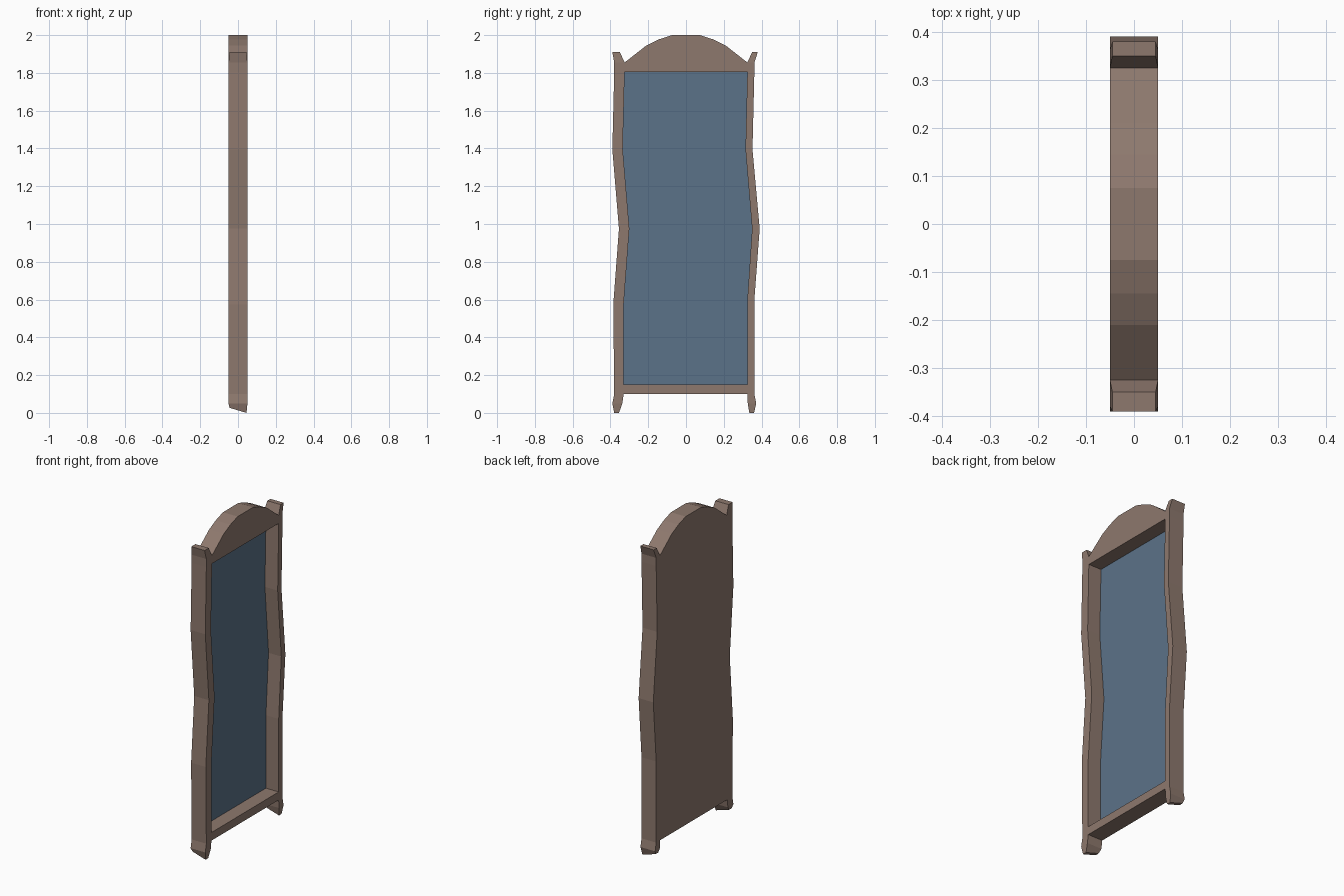
import bpy, bmesh

if "Cube" in bpy.data.objects:
    bpy.data.objects.remove(bpy.data.objects["Cube"])


def material(name, rgb):
    m = bpy.data.materials.new(name)
    m.diffuse_color = (*rgb, 1)
    m.use_nodes = True
    m.node_tree.nodes["Principled BSDF"].inputs["Base Color"].default_value = m.diffuse_color
    return m


wood = material("wood", (0.27, 0.19, 0.155))
blue = material("glass", (0.105, 0.168, 0.246))


def finish(bm, name, mat):
    bmesh.ops.recalc_face_normals(bm, faces=bm.faces)
    me = bpy.data.meshes.new(name)
    bm.to_mesh(me)
    bm.free()
    me.materials.append(mat)
    ob = bpy.data.objects.new(name, me)
    bpy.context.collection.objects.link(ob)
    return ob


def slab(name, outline, x0, x1, mat):
    """Extrude a (y, z) outline from x0 to x1."""
    bm = bmesh.new()
    face = bm.faces.new([bm.verts.new((x0, y, z)) for y, z in outline])
    ext = bmesh.ops.extrude_face_region(bm, geom=[face])
    for v in ext["geom"]:
        if isinstance(v, bmesh.types.BMVert):
            v.co.x = x1
    return finish(bm, name, mat)


def stile(name, rows):
    """Loft box sections (y0, y1, z) upward; horn and foot ends are narrower."""
    bm = bmesh.new()
    rings = []
    last = len(rows) - 1
    for i, (a, b, z) in enumerate(rows):
        d = 0.045 if i in (0, last) else D
        back = z + 0.027 if i == 0 else z      # foot sole rises to the back
        rings.append([bm.verts.new(p) for p in
                      ((-d, a, back), (d, a, z), (d, b, z), (-d, b, back))])
    for r, s in zip(rings, rings[1:]):
        for k in range(4):
            n = (k + 1) % 4
            bm.faces.new((r[k], r[n], s[n], s[k]))
    bm.faces.new(rings[0])
    bm.faces.new(rings[-1])
    return finish(bm, name, wood)


D = 0.05  # half depth of the frame

# Wavy side posts, each with a foot and a flared horn
stile("left_post", [
    (-.38, -.355, 0), (-.39, -.337, .05), (-.38, -.33, .10), (-.385, -.33, .575),
    (-.355, -.30, .975), (-.39, -.335, 1.395), (-.38, -.325, 1.805),
    (-.38, -.325, 1.855), (-.39, -.35, 1.91)])
stile("right_post", [
    (.335, .36, 0), (.327, .372, .05), (.325, .362, .10), (.325, .362, .60),
    (.35, .39, .975), (.315, .352, 1.395), (.325, .362, 1.805),
    (.325, .362, 1.855), (.35, .38, 1.91)])

# Bottom rail and arched crest
slab("bottom_rail", [(-.33, .10), (.325, .10), (.325, .15), (-.33, .15)], -D, D, wood)
slab("crest", [(-.325, 1.805), (.325, 1.805), (.325, 1.855), (.21, 1.945), (.145, 1.977),
               (.075, 2), (-.075, 2), (-.145, 1.977), (-.21, 1.945), (-.325, 1.855)],
     -D, D, wood)

# Recessed mirror glass with its backing board, following the posts' inner edges
opening = [(-.33, .15), (.325, .15), (.325, .60), (.35, .975), (.315, 1.395), (.325, 1.805),
           (-.325, 1.805), (-.335, 1.395), (-.30, .975), (-.33, .575)]
slab("backing_board", opening, -D, -.043, wood)
slab("mirror_glass", opening, -.043, -.037, blue)
